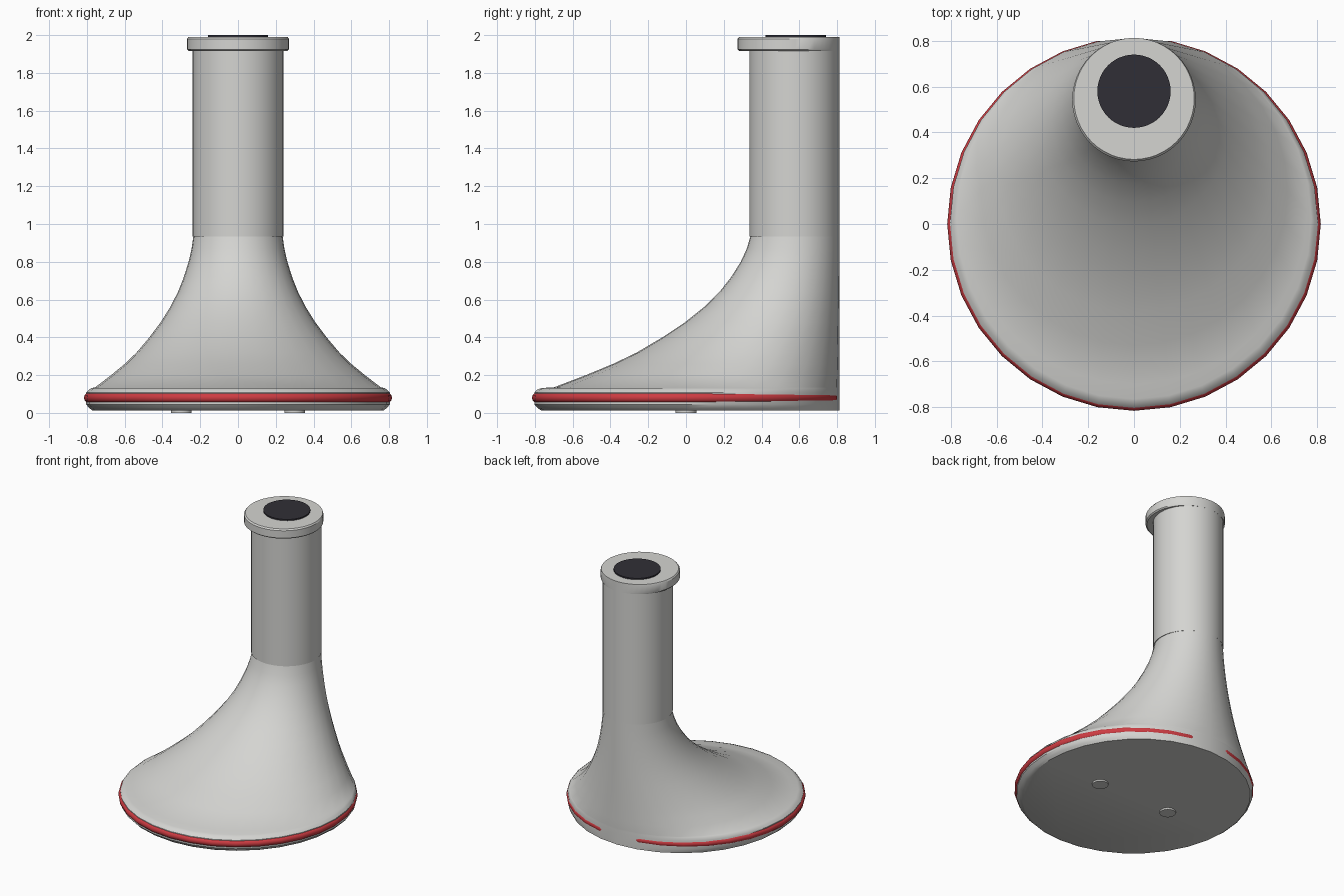
import bpy, bmesh, math
from math import sin, cos, pi

if "Cube" in bpy.data.objects:
    bpy.data.objects.remove(bpy.data.objects["Cube"])

BACK = 0.813  # every ring touches this common vertical back line


def material(name, rgb):
    m = bpy.data.materials.new(name)
    m.diffuse_color = (*rgb, 1)
    m.use_nodes = True
    m.node_tree.nodes["Principled BSDF"].inputs["Base Color"].default_value = m.diffuse_color
    return m


GREY = material("light grey", (0.66, 0.66, 0.64))
RED = material("red", (0.62, 0.045, 0.055))
DARK = material("dark charcoal", (0.03, 0.028, 0.037))


def loft(name, rings, mat, angle=30):
    """Skin a list of closed point rings and cap both ends."""
    bm = bmesh.new()
    rows = [[bm.verts.new(p) for p in ring] for ring in rings]
    n = len(rows[0])
    for a, b in zip(rows, rows[1:]):
        for i in range(n):
            j = (i + 1) % n
            bm.faces.new((a[i], a[j], b[j], b[i]))
    bm.faces.new(rows[0][::-1])
    bm.faces.new(rows[-1])
    bmesh.ops.recalc_face_normals(bm, faces=bm.faces)
    me = bpy.data.meshes.new(name)
    bm.to_mesh(me)
    bm.free()
    me.materials.append(mat)
    ob = bpy.data.objects.new(name, me)
    bpy.context.collection.objects.link(ob)
    bpy.ops.object.select_all(action='DESELECT')
    ob.select_set(True)
    bpy.context.view_layer.objects.active = ob
    bpy.ops.object.shade_smooth_by_angle(angle=math.radians(angle))
    return ob


def ring(z, rx, front, n, back=BACK):
    """Horizontal ellipse from y = front to y = back."""
    cy, ry = (front + back) / 2, (back - front) / 2
    return [(rx * cos(2 * pi * i / n), cy + ry * sin(2 * pi * i / n), z) for i in range(n)]


def disc(name, x, y, r, z0, z1, mat):
    pts = [[(x + r * cos(2 * pi * i / 48), y + r * sin(2 * pi * i / 48), z)
            for i in range(48)] for z in (z0, z1)]
    return loft(name, pts, mat)


# Flared body with its round base rim: height, half width, front y
base = [(0.012, 0.77, -0.765), (0.025, 0.787, -0.785), (0.045, 0.804, -0.803),
        (0.108, 0.804, -0.803), (0.122, 0.79, -0.79), (0.132, 0.775, -0.765)]
flare = [(0.135, -0.70), (0.20, -0.53), (0.26, -0.385), (0.32, -0.26), (0.40, -0.125),
         (0.48, -0.005), (0.56, 0.095), (0.64, 0.177), (0.72, 0.24),
         (0.80, 0.29), (0.87, 0.322), (0.94, 0.342)]
profile = base + [(z, (BACK - f) / 2, f) for z, f in flare]
loft("flared_body", [ring(*p, 32) for p in profile], GREY, 35)

# Straight neck
loft("neck", [ring(z, 0.24, 0.335, 48) for z in (0.935, 1.95)], GREY)

# Collar at the top, flush with the neck at the back
loft("collar", [ring(*p, 48) for p in ((1.917, 0.262, 0.282), (1.925, 0.27, 0.273),
                                       (1.98, 0.27, 0.273), (1.99, 0.263, 0.282))], GREY)

# Dark top opening
disc("top_opening", 0, 0.58, 0.16, 1.98, 2.0, DARK)

# Two small foot pads
for side, x in (("left", -0.3), ("right", 0.3)):
    disc("foot_" + side, x, 0, 0.055, 0, 0.02, GREY)

# Red band round the rim, open at the back, with rounded ends
R, T, GAP = 0.789, 0.027, 2 * pi / 32
start, end = pi / 2 + GAP, pi / 2 - GAP + 2 * pi
steps = [(start + (end - start) * i / 30, T) for i in range(31)]
caps = [(T * sin(a) / R, T * cos(a)) for a in (pi / 6, pi / 3, pi * 0.48)]
steps = ([(start - d, r) for d, r in reversed(caps)] + steps +
         [(end + d, r) for d, r in caps])
band = []
for a, r in steps:
    band.append([((R + r * cos(t)) * cos(a), (R + r * cos(t)) * sin(a), 0.08 + r * sin(t))
                 for t in (2 * pi * k / 12 for k in range(12))])
loft("red_band", band, RED, 50)
